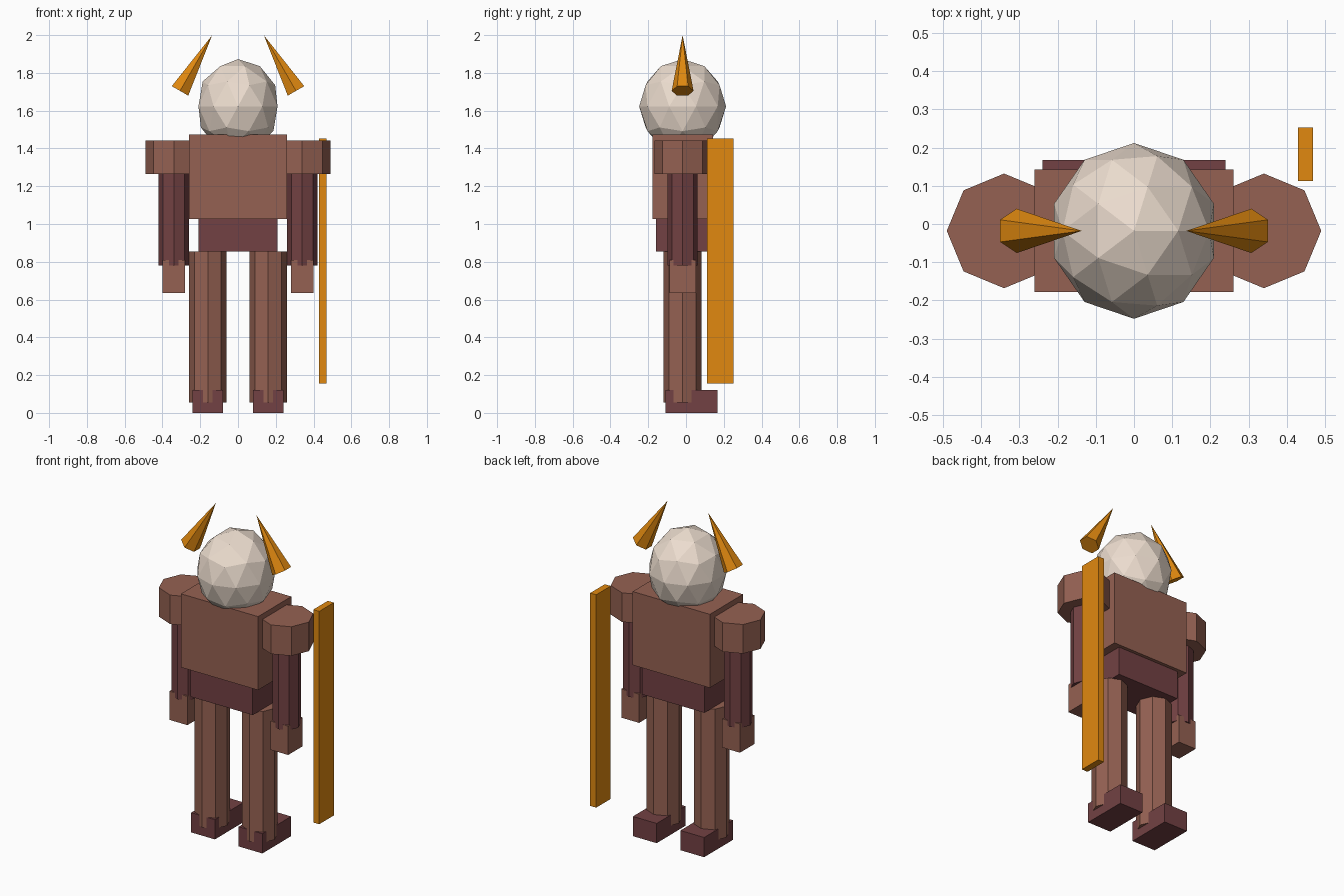
import bpy
from math import radians

if "Cube" in bpy.data.objects:
    bpy.data.objects.remove(bpy.data.objects["Cube"])

CY = -0.018  # depth centre shared by the body parts


def material(name, rgb):
    m = bpy.data.materials.new(name)
    m.diffuse_color = (*rgb, 1)
    m.use_nodes = True
    m.node_tree.nodes["Principled BSDF"].inputs["Base Color"].default_value = m.diffuse_color
    return m


SKIN = material("brown", (0.30, 0.12, 0.085))
CLOTH = material("dark_red", (0.17, 0.053, 0.056))
GOLD = material("gold", (0.75, 0.25, 0.005))
BONE = material("bone", (0.84, 0.72, 0.62))


def finish(name, mat):
    ob = bpy.context.object
    ob.name = name
    ob.data.materials.append(mat)
    return ob


def box(name, mat, x, y, z):
    """Box from (min, max) pairs per axis."""
    spans = (x, y, z)
    bpy.ops.mesh.primitive_cube_add(size=1, location=[(a + b) / 2 for a, b in spans])
    ob = finish(name, mat)
    ob.scale = [b - a for a, b in spans]
    return ob


def column(name, mat, x, radius, z0, z1):
    """Upright eight-sided cylinder."""
    bpy.ops.mesh.primitive_cylinder_add(vertices=8, radius=radius, depth=z1 - z0,
                                        location=(x, CY, (z0 + z1) / 2))
    return finish(name, mat)


# Torso and waist
box("torso", SKIN, (-0.26, 0.26), (-0.178, 0.142), (1.027, 1.475))
box("waist", CLOTH, (-0.21, 0.21), (-0.158, 0.122), (0.854, 1.03))

# Faceted head
bpy.ops.mesh.primitive_ico_sphere_add(subdivisions=2, radius=1, location=(0, CY, 1.623))
finish("head", BONE).scale = (0.22, 0.23, 0.25)

# Paired parts
for side, s in (("left", -1), ("right", 1)):
    # Horn leaning inward
    bpy.ops.mesh.primitive_cone_add(vertices=6, radius1=0.058, radius2=0, depth=0.34,
                                    location=(s * 0.222, CY, 1.852),
                                    rotation=(0, radians(-30 * s), 0))
    finish(side + "_horn", GOLD)
    # Shoulder, arm and hand
    column(side + "_shoulder", SKIN, s * 0.34, 0.15, 1.265, 1.442)
    column(side + "_arm", CLOTH, s * 0.34, 0.08, 0.78, 1.32)
    box(side + "_hand", SKIN, (s * 0.34 - 0.06, s * 0.34 + 0.06),
        (CY - 0.07, CY + 0.07), (0.635, 0.81))
    # Leg and foot, toes towards +y
    column(side + "_leg", SKIN, s * 0.16, 0.10, 0.055, 0.855)
    box(side + "_foot", CLOTH, (s * 0.16 - 0.08, s * 0.16 + 0.08),
        (-0.108, 0.168), (0, 0.12))

# Flat blade held beside the body
box("blade", GOLD, (0.429, 0.469), (0.112, 0.252), (0.155, 1.452))
